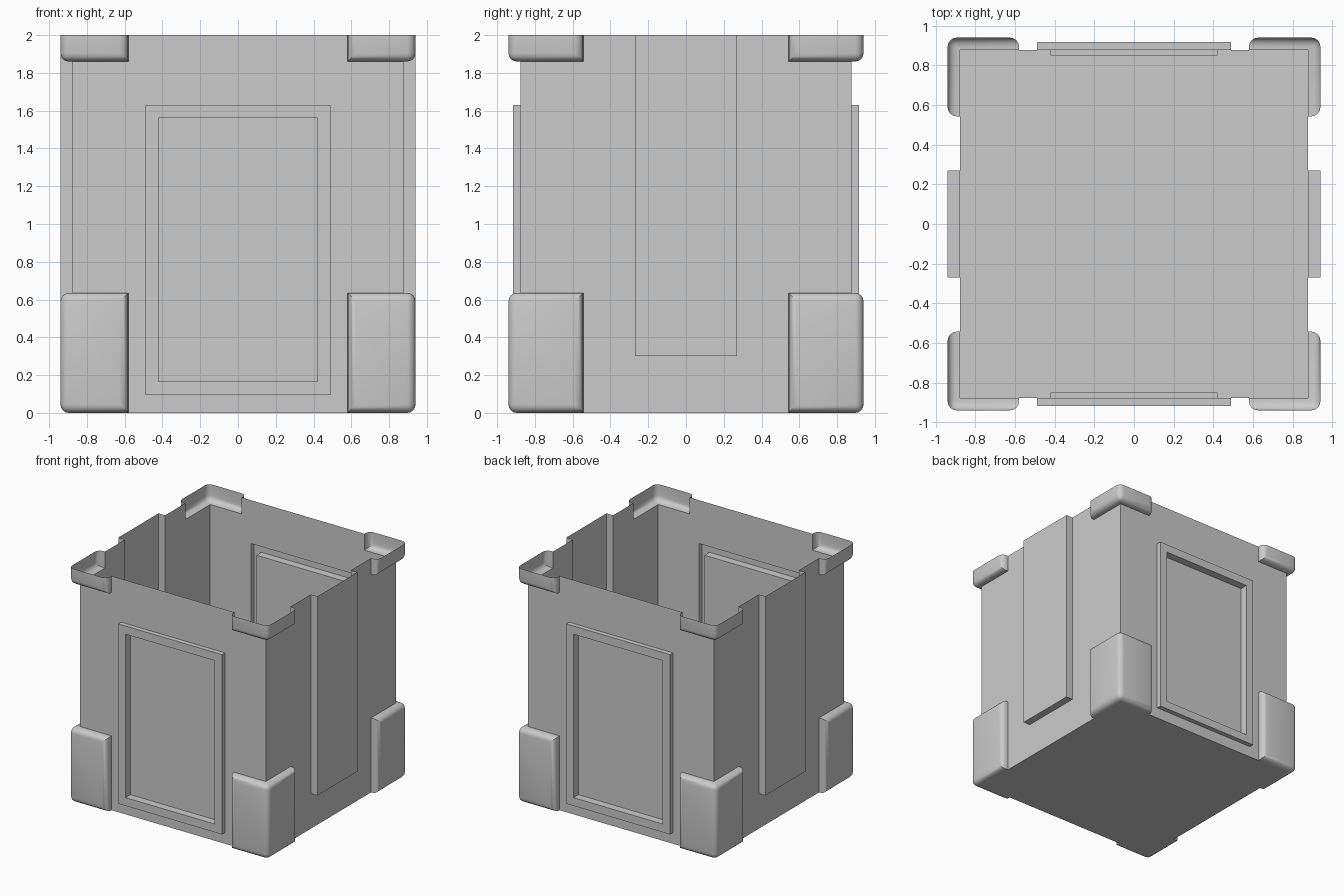
import bpy, bmesh
from math import radians

if "Cube" in bpy.data.objects:
    bpy.data.objects.remove(bpy.data.objects["Cube"])

TOP = 2.3  # parts run past z = 2, then get trimmed to leave the open rim


def block(name, lo, hi, rounded=0.0):
    """Axis-aligned block; optional rounding of the edges on its outer faces."""
    bm = bmesh.new()
    bmesh.ops.create_cube(bm, size=1)
    for v in bm.verts:
        v.co = [(l + h) / 2 + c * (h - l) for l, h, c in zip(lo, hi, v.co)]
    if rounded:
        # outward = the x / y end farthest from the centre axis
        ox, oy = [max(l, h, key=abs) for l, h in zip(lo[:2], hi[:2])]
        edges = [e for e in bm.edges
                 if all(abs(v.co.x - ox) < 1e-5 for v in e.verts)
                 or all(abs(v.co.y - oy) < 1e-5 for v in e.verts)]
        bmesh.ops.bevel(bm, geom=edges, offset=rounded, segments=4,
                        profile=0.5, affect='EDGES')
    bmesh.ops.recalc_face_normals(bm, faces=bm.faces)
    me = bpy.data.meshes.new(name)
    bm.to_mesh(me)
    bm.free()
    ob = bpy.data.objects.new(name, me)
    bpy.context.collection.objects.link(ob)
    return ob


def combine(target, part, op):
    """Apply a boolean and discard the helper part."""
    part.hide_render = True
    mod = target.modifiers.new(op, 'BOOLEAN')
    mod.operation, mod.solver, mod.object = op, 'EXACT', part
    bpy.context.view_layer.objects.active = target
    bpy.ops.object.modifier_apply(modifier=mod.name)
    bpy.data.objects.remove(part)


def span(s, a, b):
    return sorted((s * a, s * b))


# Main bin body
body = block("crate_shell", (-.877, -.877, 0), (.877, .877, TOP))

for s in (-1, 1):
    # Side ribs running up to the rim
    x0, x1 = span(s, .7, .94)
    combine(body, block("side_rib", (x0, -.27, .30), (x1, .27, TOP)), 'UNION')
    # Framed panels on front and back
    y0, y1 = span(s, .7, .917)
    combine(body, block("panel_frame", (-.49, y0, .095), (.49, y1, 1.63)), 'UNION')
    y0, y1 = span(s, .85, 1.1)
    combine(body, block("panel_recess", (-.42, y0, .165), (.42, y1, 1.56)), 'DIFFERENCE')

# Rounded corner guards, bottom and top
for sx in (-1, 1):
    for sy in (-1, 1):
        for z0, z1 in ((0, .635), (1.86, TOP - .1)):
            x0, x1 = span(sx, .58, .94)
            y0, y1 = span(sy, .543, .94)
            combine(body, block("corner_guard", (x0, y0, z0), (x1, y1, z1), .045), 'UNION')

# Trim at the rim, leaving a thin open shell
bm = bmesh.new()
bm.from_mesh(body.data)
bmesh.ops.bisect_plane(bm, geom=bm.verts[:] + bm.edges[:] + bm.faces[:], dist=1e-5,
                       plane_co=(0, 0, 2), plane_no=(0, 0, 1), clear_outer=True)
bm.to_mesh(body.data)
bm.free()

bpy.ops.object.select_all(action='DESELECT')
body.select_set(True)
bpy.context.view_layer.objects.active = body
bpy.ops.object.shade_smooth_by_angle(angle=radians(35))
